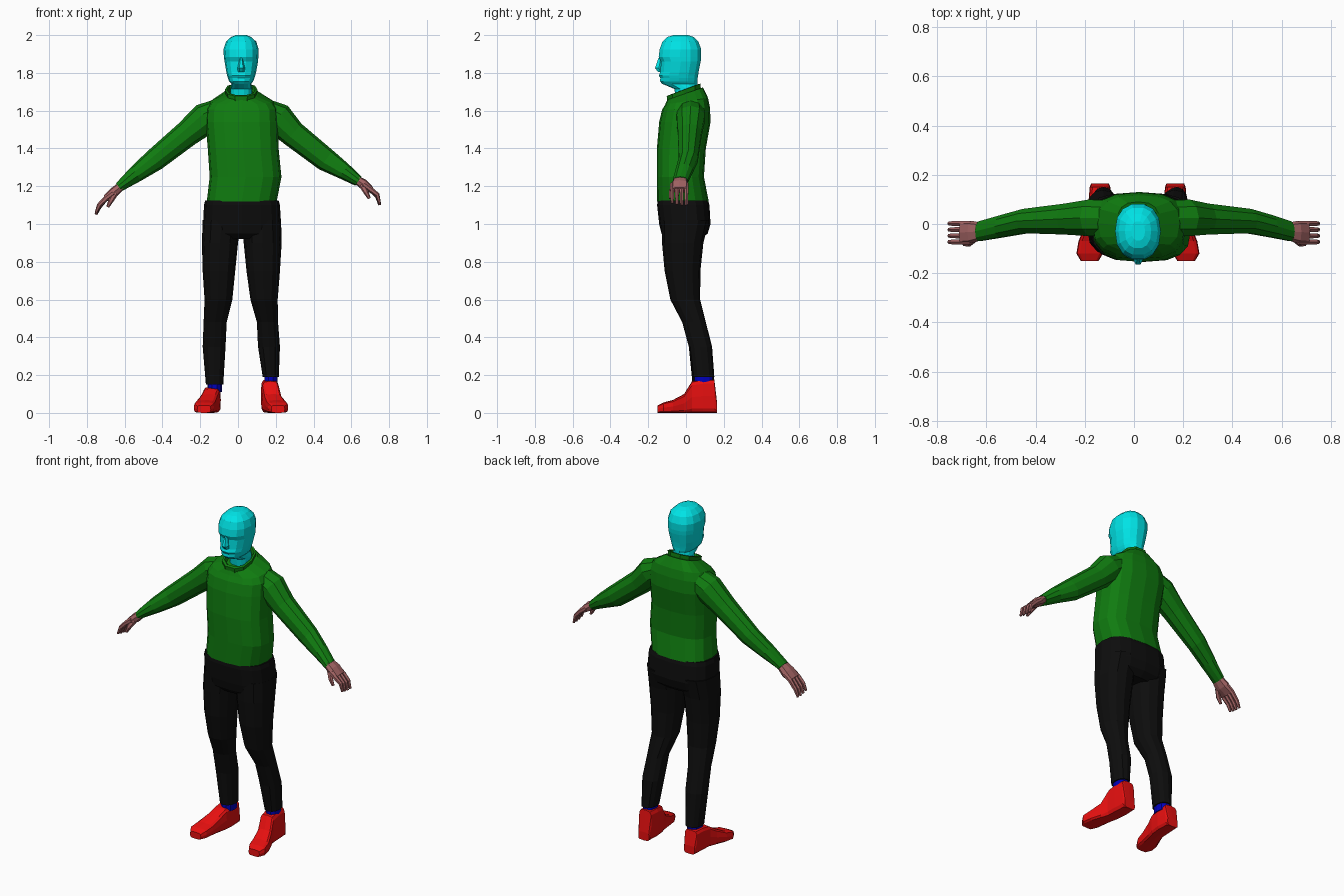
import bpy, bmesh, math
from mathutils import Vector


def material(name, rgb):
    m = bpy.data.materials.new(name)
    m.diffuse_color = (*rgb, 1)
    return m


CYAN = material("cyan", (0.0, 0.78, 0.8))
GREEN = material("green", (0.005, 0.2, 0.005))
BLACK = material("black", (0.004, 0.004, 0.004))
RED = material("red", (0.8, 0.005, 0.005))
SKIN = material("skin", (0.36, 0.125, 0.125))
BLUE = material("blue", (0.0, 0.0, 0.5))


def loft(name, rings, mat, n=12, p=2.0):
    """Skin a capped tube through rings of (centre, u axis, v axis)."""
    bm = bmesh.new()
    loops = []
    for c, u, v in rings:
        loop = []
        for i in range(n):
            a = 2 * math.pi * i / n
            ca, sa = math.cos(a), math.sin(a)
            s = math.copysign(abs(ca) ** (2 / p), ca)
            t = math.copysign(abs(sa) ** (2 / p), sa)
            loop.append(bm.verts.new(Vector(c) + Vector(u) * s + Vector(v) * t))
        loops.append(loop)
    for a, b in zip(loops, loops[1:]):
        for i in range(n):
            j = (i + 1) % n
            bm.faces.new((a[i], a[j], b[j], b[i]))
    bm.faces.new(loops[0])
    bm.faces.new(loops[-1])
    bmesh.ops.recalc_face_normals(bm, faces=bm.faces)
    me = bpy.data.meshes.new(name)
    bm.to_mesh(me)
    bm.free()
    me.materials.append(mat)
    ob = bpy.data.objects.new(name, me)
    bpy.context.collection.objects.link(ob)
    return ob


def level(z, x0, x1, y0, y1, tilt=0.0):
    """Horizontal ring from its extents; tilt raises the back."""
    ry = (y1 - y0) / 2
    return (((x0 + x1) / 2, (y0 + y1) / 2, z), ((x1 - x0) / 2, 0, 0), (0, ry, ry * tilt))


def limb(name, pts, mat, n=8, p=2.0):
    """Tube along (x, y, z, thickness, depth) points running in the xz plane."""
    rings = []
    for i, (x, y, z, r, ry) in enumerate(pts):
        a, b = pts[max(i - 1, 0)], pts[min(i + 1, len(pts) - 1)]
        t = Vector((b[0] - a[0], 0, b[2] - a[2])).normalized()
        rings.append(((x, y, z), (-t.z * r, 0, t.x * r), (0, ry, 0)))
    return loft(name, rings, mat, n, p)


# Head and neck
loft("head", [level(*r) for r in (
    (1.66, -.04, .075, -.055, .06), (1.715, -.04, .075, -.063, .062),
    (1.742, -.035, .07, -.128, .062), (1.755, -.047, .08, -.14, .063),
    (1.772, -.053, .087, -.138, .064), (1.785, -.057, .091, -.146, .066),
    (1.805, -.062, .096, -.138, .069), (1.86, -.071, .106, -.134, .08),
    (1.885, -.075, .108, -.147, .083), (1.925, -.077, .109, -.142, .083),
    (1.965, -.063, .097, -.127, .068), (1.99, -.037, .07, -.1, .042),
    (2.0, -.01, .045, -.068, .012))], CYAN, 14, 2.3)
loft("nose", [level(*r) for r in (
    (1.805, .0, .034, -.15, -.12), (1.825, -.003, .037, -.167, -.12),
    (1.88, .01, .024, -.147, -.12))], CYAN, 6)

# Jumper body and standing collar
loft("jumper", [level(*r) for r in (
    (1.12, -.165, .205, -.153, .12), (1.25, -.15, .23, -.154, .095),
    (1.40, -.16, .215, -.154, .105), (1.54, -.172, .212, -.142, .13),
    (1.61, -.168, .208, -.127, .127, .05), (1.65, -.145, .185, -.11, .117, .15),
    (1.69, -.07, .105, -.1, .09, .35))], GREEN, 16, 2.7)
loft("collar", [level(*r) for r in (
    (1.655, -.06, .093, -.1, .085, .37), (1.71, -.07, .104, -.106, .08, .37),
    (1.712, -.058, .092, -.092, .07, .37), (1.675, -.045, .08, -.07, .06, .37))], GREEN, 10, 2.4)

# Sleeves, palms, fingers and thumbs
SLEEVES = {
    "left": [(-.10, .025, 1.60, .065, .075), (-.17, .025, 1.56, .085, .078),
             (-.27, .02, 1.478, .07, .066), (-.44, .012, 1.34, .06, .052),
             (-.54, -.01, 1.265, .045, .047), (-.63, -.03, 1.195, .026, .042)],
    "right": [(.14, .025, 1.60, .065, .075), (.21, .025, 1.56, .085, .078),
              (.29, .02, 1.478, .07, .066), (.465, .012, 1.34, .062, .052),
              (.56, -.01, 1.28, .045, .047), (.637, -.03, 1.227, .029, .042)]}
# Wrist, knuckle, middle joint and tip of each hand as (x, z)
HANDS = {"left": [(-.615, 1.205), (-.66, 1.165), (-.70, 1.135), (-.735, 1.09), (-.752, 1.05)],
         "right": [(.62, 1.24), (.665, 1.21), (.705, 1.18), (.738, 1.145), (.75, 1.10)]}
for side, sleeve in SLEEVES.items():
    limb(side + "_sleeve", sleeve, GREEN, 10)
    wrist, palm, knuckle, joint, tip = HANDS[side]
    limb(side + "_palm", [(wrist[0], -.03, wrist[1], .022, .034),
                          (palm[0], -.033, palm[1], .027, .046),
                          (knuckle[0], -.035, knuckle[1], .018, .047)], SKIN, 8, 2.6)
    for k in range(4):
        y, back = .002 - .025 * k, (.0, .0, .004, .01)[k]
        limb(f"{side}_finger_{k + 1}", [
            (palm[0], y, palm[1], .014, .012), (knuckle[0], y, knuckle[1], .014, .012),
            (joint[0], y, joint[1] + back, .012, .011),
            (tip[0], y, tip[1] + back, .007, .008)], SKIN, 6)
    s = 1 if wrist[0] > 0 else -1
    limb(side + "_thumb", [(palm[0] - .01 * s, -.06, palm[1], .018, .015),
                           (palm[0] + .012 * s, -.08, palm[1] - .04, .014, .013),
                           (palm[0] + .03 * s, -.082, palm[1] - .075, .008, .008)], SKIN, 6)

# Trouser seat
loft("trouser_seat", [level(*r) for r in (
    (1.125, -.174, .215, -.15, .117), (1.10, -.18, .222, -.153, .124),
    (1.0, -.185, .228, -.142, .13), (.95, -.18, .222, -.13, .115),
    (.92, -.15, .19, -.1, .08))], BLACK, 16, 2.7)

# Trouser legs, socks and boots
DEPTH = [(1.02, -.13, .122), (.9, -.127, .092), (.75, -.113, .076), (.6, -.083, .075),
         (.48, -.02, .105), (.35, .015, .138)]
LEGS = {"left": ([(-.187, .015), (-.191, .0), (-.187, -.015), (-.177, -.03),
                  (-.182, -.06), (-.187, -.066)], (-.17, -.078), .15, -.138, -.18),
        "right": ([(.028, .228), (.03, .231), (.045, .222), (.066, .21),
                   (.1, .212), (.106, .222)], (.131, .216), .19, .168, .212)}
for side, (widths, cuff, hem, heel_x, toe_x) in LEGS.items():
    rings = [level(z, x0, x1, y0, y1) for (z, y0, y1), (x0, x1) in zip(DEPTH, widths)]
    rings.append(level(hem, *cuff, .035, .15))
    loft(side + "_trouser_leg", rings, BLACK, 12, 2.3)
    x0, x1 = cuff[0] + .008, cuff[1] - .008
    loft(side + "_sock", [level(hem - .04, x0, x1, .043, .142),
                          level(hem + .02, x0, x1, .043, .142)], BLUE, 10, 2.3)
    top = hem - .012
    # Boot sections from heel to toe: y, half width, height, blend to toe line
    sections = [(.165, .036, .05, 0), (.15, .042, top, 0), (.09, .047, top, 0),
                (.032, .045, top - .01, .1), (-.01, .047, .1, .4), (-.07, .054, .068, .8),
                (-.12, .054, .055, 1), (-.15, .036, .04, 1)]
    loft(side + "_boot", [((heel_x + (toe_x - heel_x) * f, y, h / 2), (w, 0, 0), (0, 0, h / 2))
                          for y, w, h, f in sections], RED, 12, 4.5)
